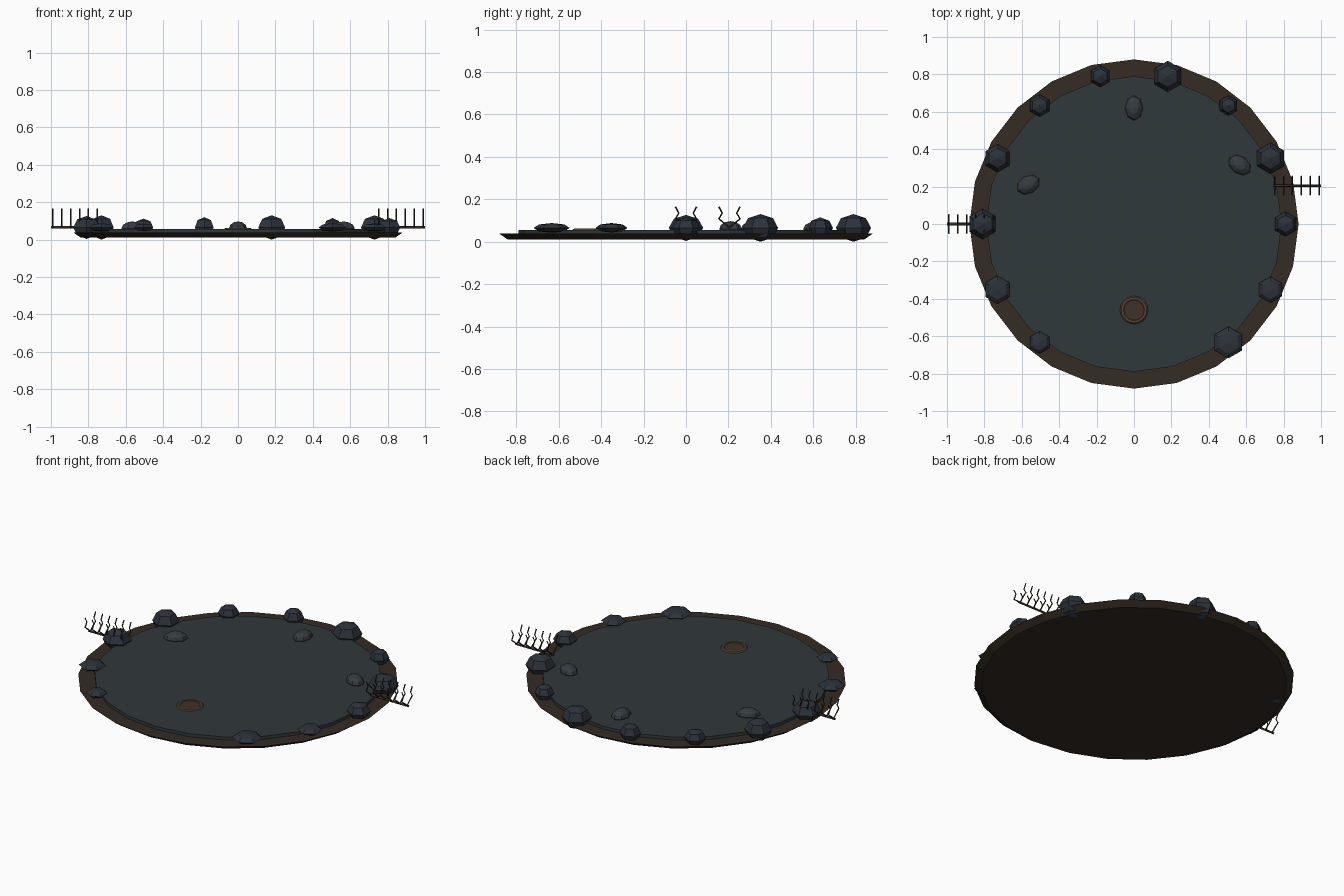
import bpy, math
from math import radians, sin, cos

if "Cube" in bpy.data.objects:
    bpy.data.objects.remove(bpy.data.objects["Cube"])


def material(name, rgb):
    m = bpy.data.materials.new(name)
    m.diffuse_color = (*rgb, 1)
    m.use_nodes = True
    m.node_tree.nodes["Principled BSDF"].inputs["Base Color"].default_value = m.diffuse_color
    return m


EARTH = material("earth", (0.035, 0.025, 0.017))
WATER = material("murky_water", (0.030, 0.040, 0.042))
STONE = material("stone", (0.026, 0.032, 0.042))
PALE_STONE = material("pale_stone", (0.038, 0.045, 0.052))
RUST = material("rust", (0.085, 0.055, 0.033))
DARK_RUST = material("dark_rust", (0.05, 0.032, 0.02))
BONE = material("old_bone", (0.04, 0.03, 0.02))


def finish(name, mat):
    ob = bpy.context.object
    ob.name = name
    ob.data.materials.append(mat)
    return ob


def frustum(name, sides, r_low, r_high, z_low, z_high, mat, x=0, y=0):
    bpy.ops.mesh.primitive_cone_add(
        vertices=sides, radius1=r_low, radius2=r_high, depth=z_high - z_low,
        location=(x, y, (z_low + z_high) / 2))
    return finish(name, mat)


def boulder(name, loc, size, mat, segments=6, rings=4, turn=0):
    bpy.ops.mesh.primitive_uv_sphere_add(
        segments=segments, ring_count=rings, radius=1, location=loc,
        rotation=(0, 0, radians(turn)))
    bpy.context.object.scale = size
    return finish(name, mat)


def rod(name, paths, radius, mat):
    cu = bpy.data.curves.new(name, "CURVE")
    cu.dimensions = "3D"
    cu.bevel_depth = radius
    cu.bevel_resolution = 0
    cu.use_fill_caps = True
    for pts in paths:
        sp = cu.splines.new("POLY")
        sp.points.add(len(pts) - 1)
        for p, co in zip(sp.points, pts):
            p.co = (*co, 1)
    cu.materials.append(mat)
    ob = bpy.data.objects.new(name, cu)
    bpy.context.collection.objects.link(ob)
    return ob


# Flared earth bank and raised water disc
frustum("bank", 24, 0.84, 0.88, 0.01, 0.038, EARTH)
frustum("pool", 24, 0.79, 0.79, 0.03, 0.056, WATER)

# Ring of boulders: 14 slots with the two front ones empty (slot: radius, height)
boulders = {
    0: (0.066, 0.05), 1: (0.083, 0.065), 2: (0.054, 0.05), 3: (0.083, 0.065),
    4: (0.058, 0.055), 5: (0.060, 0.047), 6: (0.075, 0.065), 7: (0.081, 0.061),
    8: (0.075, 0.023), 9: (0.060, 0.02), 12: (0.085, 0.023), 13: (0.070, 0.022),
}
for slot, (r, h) in boulders.items():
    a = slot * math.tau / 14
    boulder(f"boulder_{slot}", (0.81 * cos(a), 0.81 * sin(a), 0.065), (r, r, h), STONE)

# Smooth oval stepping stones in the pool
for i, (x, y, turn) in enumerate([(0, 0.62, 90), (-0.565, 0.21, 30), (0.565, 0.315, -35)]):
    boulder(f"stepping_stone_{i}", (x, y, 0.06), (0.067, 0.048, 0.037), PALE_STONE, 8, 6, turn)

# Small round vent near the front
bpy.ops.mesh.primitive_torus_add(
    major_segments=20, minor_segments=6, major_radius=0.0625, minor_radius=0.0125,
    location=(0, -0.46, 0.056))
bpy.context.object.scale.z = 0.5
finish("vent_ring", RUST)
frustum("vent_floor", 20, 0.056, 0.056, 0.05, 0.059, DARK_RUST, 0, -0.46)

# Two rib cages: a spine with paired curved ribs
RIB = [(0.0, 0.066), (0.018, 0.082), (0.05, 0.108), (0.034, 0.135), (0.05, 0.165)]
for name, side, y0 in (("left", -1, 0.0), ("right", 1, 0.205)):
    rod(f"{name}_spine", [[(side * 0.745, y0, 0.066), (side * 1.0, y0, 0.066)]], 0.007, BONE)
    ribs = [[(side * (0.752 + 0.0475 * i), y0 + s * y, z) for y, z in RIB]
            for i in range(6) for s in (-1, 1)]
    rod(f"{name}_ribs", ribs, 0.004, BONE)
